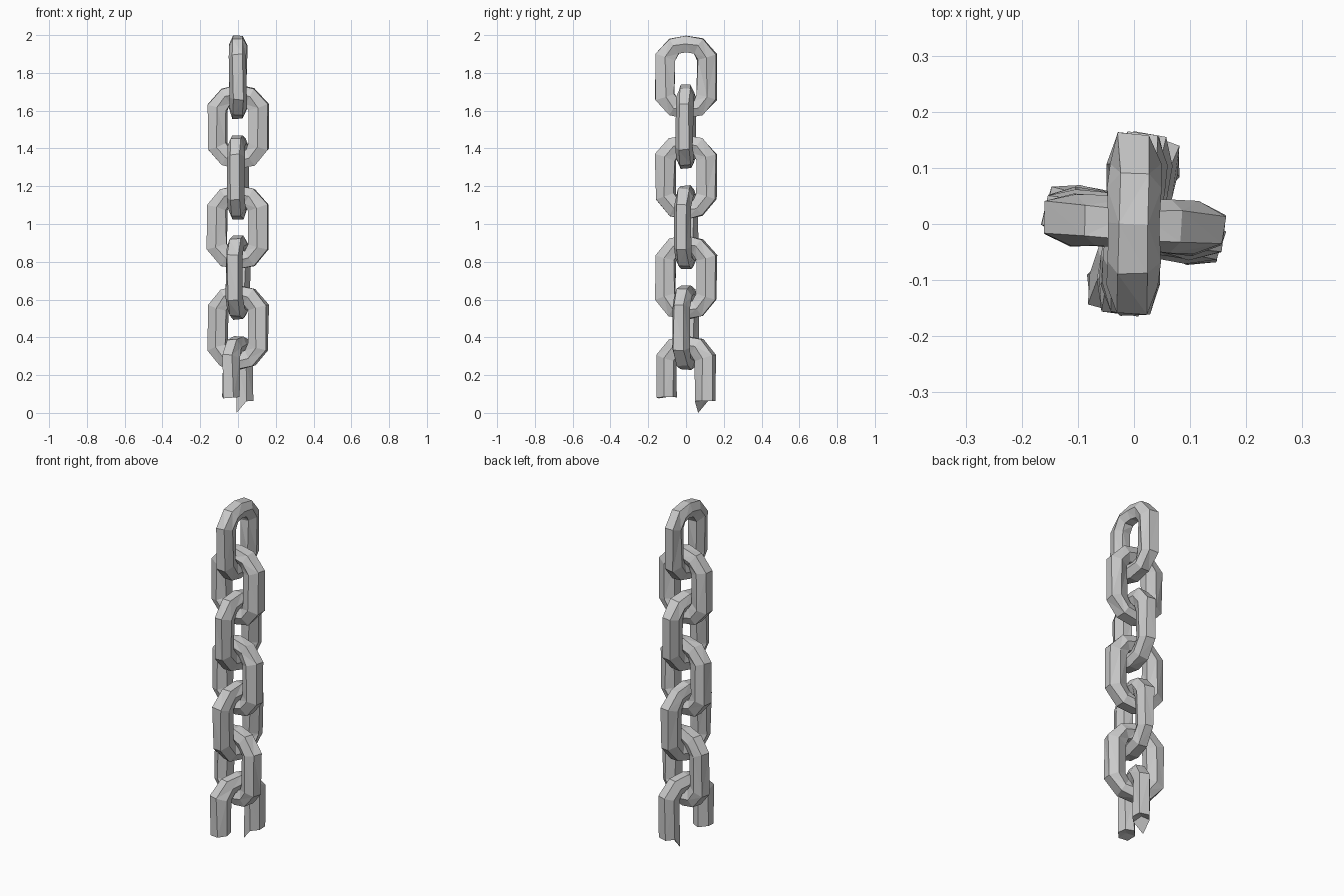
import bpy, bmesh, random
from math import radians
from mathutils import Vector

if "Cube" in bpy.data.objects:
    bpy.data.objects.remove(bpy.data.objects["Cube"])

random.seed(4)

# Half of one link end: (outer u, outer z), (inner u, inner z)
QUARTER = [((0.160, 0.120), (0.060, 0.088)),
           ((0.088, 0.203), (0.040, 0.124)),
           ((0.0, 0.221), (0.0, 0.131))]
# Hexagonal bar section: (0 inner .. 1 outer, sideways offset)
SECTION = [(0, 0.026), (0.5, 0.046), (1, 0.027),
           (1, -0.027), (0.5, -0.046), (0, -0.026)]


def flip(station, su, sz):
    return tuple((u * su, z * sz) for u, z in station)


def ring(bm, station, jitter=0.004):
    (ou, oz), (iu, iz) = station
    verts = []
    for t, w in SECTION:
        p = Vector((iu + (ou - iu) * t, w, iz + (oz - iz) * t))
        p += Vector([random.uniform(-jitter, jitter) for _ in range(3)])
        verts.append(bm.verts.new(p))
    return verts


def bridge(bm, a, b):
    n = len(a)
    for i in range(n):
        bm.faces.new((a[i], a[(i + 1) % n], b[(i + 1) % n], b[i]))


def finish(bm, name, z, yaw):
    bmesh.ops.triangulate(bm, faces=bm.faces[:])
    bmesh.ops.recalc_face_normals(bm, faces=bm.faces[:])
    mesh = bpy.data.meshes.new(name)
    bm.to_mesh(mesh)
    bm.free()
    obj = bpy.data.objects.new(name, mesh)
    bpy.context.collection.objects.link(obj)
    obj.location.z = z
    obj.rotation_euler.z = radians(yaw)


# Arch over the top of a link, from right side to left side
ARCH = QUARTER + [flip(s, -1, 1) for s in QUARTER[1::-1]]


def closed_link(name, z, yaw):
    bm = bmesh.new()
    rings = [ring(bm, s) for s in ARCH + [flip(s, -1, -1) for s in ARCH]]
    for i, r in enumerate(rings):
        bridge(bm, r, rings[(i + 1) % len(rings)])
    finish(bm, name, z, yaw)


def broken_link(name, z, yaw):
    bm = bmesh.new()
    right = ((0.155, 0.065 - z), (0.060, 0.060 - z))
    left = ((-0.158, 0.080 - z), (-0.062, 0.085 - z))
    rings = [ring(bm, s) for s in [right] + ARCH + [left]]
    for a, b in zip(rings, rings[1:]):
        bridge(bm, a, b)
    # Torn spike on the right leg, chipped cap on both legs
    rings[0][0].co.z = -z
    for r, depth in ((rings[0], 0.075), (rings[-1], 0.09)):
        mid = sum((v.co for v in r), Vector()) / len(r)
        mid.z = depth - z
        c = bm.verts.new(mid)
        for i in range(len(r)):
            bm.faces.new((r[i], r[(i + 1) % len(r)], c))
    finish(bm, name, z, yaw)


# Hanging chain, each link turned a quarter and twisting slightly
twists = [0, 4, 6, 9, 10, 14]
for i, twist in enumerate(twists):
    turn = 90 if i % 2 == 0 else 0
    closed_link(f"chain_link_{i + 1}", 1.779 - 0.2655 * i, turn - twist)
broken_link("broken_bottom_link", 0.185, 90 - 20)
